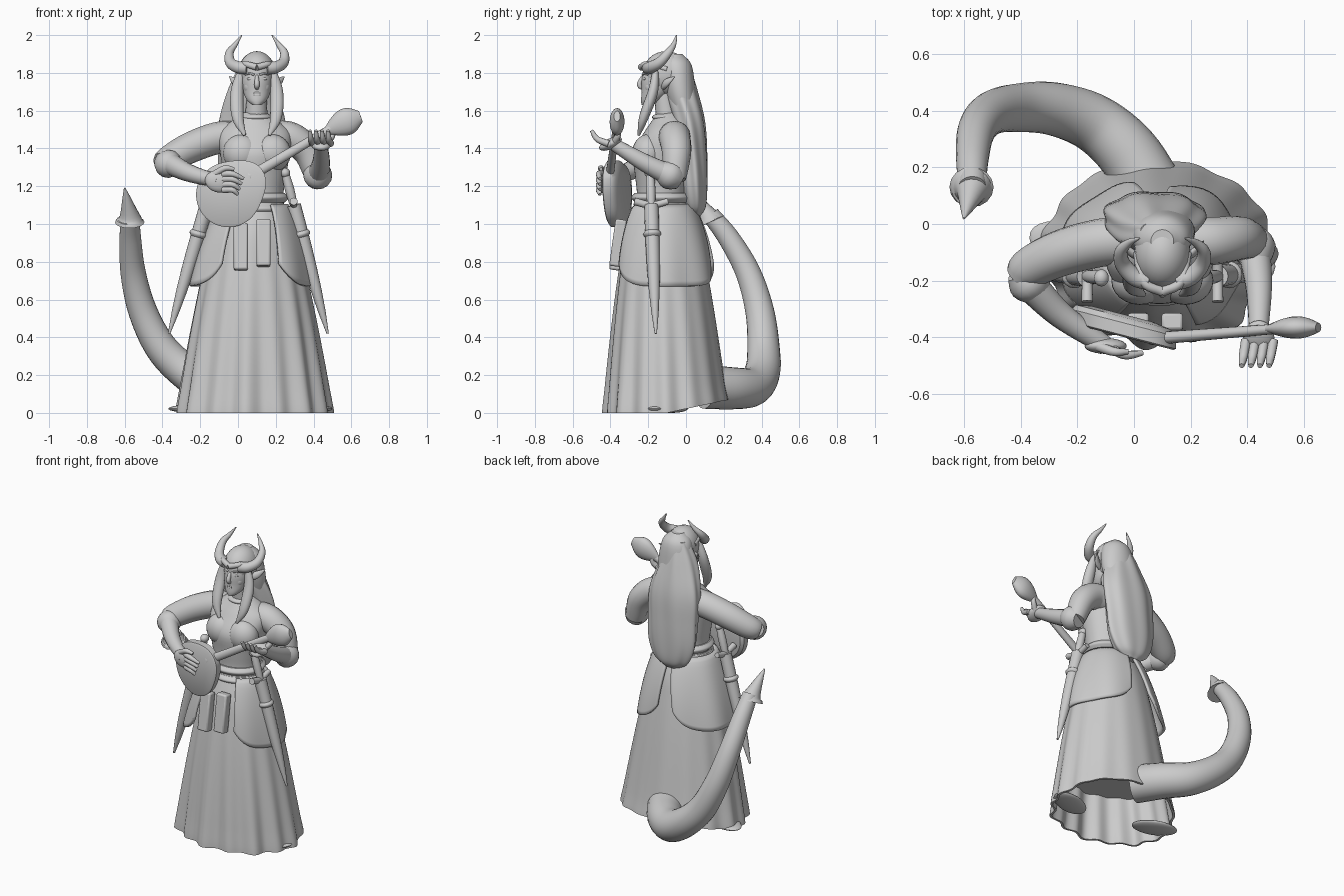
import bpy
import bmesh
from math import sin, cos, pi, radians
from mathutils import Vector, Matrix

if "Cube" in bpy.data.objects:
    bpy.data.objects.remove(bpy.data.objects["Cube"])

stone = bpy.data.materials.new("plain grey")
stone.use_nodes = True
grey = (.6, .6, .6, 1)
stone.diffuse_color = grey
stone.node_tree.nodes["Principled BSDF"].inputs["Base Color"].default_value = grey


def finish(name, bm):
    bmesh.ops.recalc_face_normals(bm, faces=bm.faces)
    mesh = bpy.data.meshes.new(name)
    bm.to_mesh(mesh)
    bm.free()
    mesh.materials.append(stone)
    mesh.shade_smooth()
    mesh.set_sharp_from_angle(angle=radians(40))
    obj = bpy.data.objects.new(name, mesh)
    bpy.context.collection.objects.link(obj)
    return obj


def skin(name, rings, closed=True):
    """Bridge rings of points; closed rings get end caps."""
    bm = bmesh.new()
    rows = [[bm.verts.new(point) for point in ring] for ring in rings]
    count = len(rows[0])
    for low, high in zip(rows, rows[1:]):
        for i in range(count if closed else count - 1):
            j = (i + 1) % count
            bm.faces.new((low[i], low[j], high[j], high[i]))
    if closed:
        bm.faces.new(rows[0])
        bm.faces.new(rows[-1])
    return finish(name, bm)


def spline(points, steps):
    """Smooth curve through points of any dimension."""
    p = [Vector(point) for point in points]
    p = [p[0] * 2 - p[1]] + p + [p[-1] * 2 - p[-2]]
    out = []
    for a, b, c, d in zip(p, p[1:], p[2:], p[3:]):
        for k in range(steps):
            t = k / steps
            out.append((b * 2 + (c - a) * t + (a * 2 - b * 5 + c * 4 - d) * t * t
                        + (b * 3 - a - c * 3 + d) * t * t * t) / 2)
    return out + [p[-2]]


def circle(sides):
    return [2 * pi * k / sides for k in range(sides)]


def tube(name, points, start, end, swell=0, ease=1, flat=1, ref=(0, 1, 0), sides=16):
    """Tapered tube along a curve; swell fattens its middle, flat thins it along ref."""
    path = spline(points, 6)
    last, side, rings = len(path) - 1, Vector(ref), []
    for i, centre in enumerate(path):
        t = i / last
        along = (path[min(i + 1, last)] - path[max(i - 1, 0)]).normalized()
        across = side.cross(along).normalized()
        side = along.cross(across)
        r = start + (end - start) * t ** ease + swell * sin(pi * t)
        rings.append([centre + across * r * cos(a) + side * r * flat * sin(a)
                      for a in circle(sides)])
    return skin(name, rings)


def loft(name, x, rows, fold=None, sides=64):
    """Stack of ellipses; rows are centre y, height, half width and half depth."""
    rings = []
    for y, z, wide, deep in spline(rows, 5):
        ring = []
        for a in circle(sides):
            scale, lift = fold(a, z) if fold else (1, 0)
            ring.append((x + wide * scale * cos(a), y + deep * scale * sin(a),
                         max(z, 0) + lift))
        rings.append(ring)
    return skin(name, rings)


def placed(place, size, turn, axis):
    return (Matrix.Translation(place) @ Matrix.Rotation(radians(turn), 4, axis)
            @ Matrix.Diagonal((*size, 1)))


def ball(name, place, size, turn=0, axis='Y'):
    bm = bmesh.new()
    bmesh.ops.create_uvsphere(bm, u_segments=24, v_segments=16, radius=1)
    bm.transform(placed(place, size, turn, axis))
    return finish(name, bm)


def slab(name, place, size, turn):
    bm = bmesh.new()
    bmesh.ops.create_cube(bm, size=1)
    bm.transform(placed(place, size, turn, 'X'))
    bevel = finish(name, bm).modifiers.new("soft_edges", 'BEVEL')
    bevel.width, bevel.segments = .01, 2


# Long pleated skirt, hollow below, smoother and slightly lifted at the back
waist = 1.1


def drop(z):
    return min(1, max(0, waist - z) / waist)


def skirt_row(z, inset=0):
    d = drop(z)
    return -.13 + .03 * d, z, .16 + .25 * d ** .7 - inset, .14 + .185 * d ** .6 - inset


def pleats(a, z):
    d = drop(z)
    wave = cos(15 * a) + .5 * cos(8 * a + 1)
    return 1 + .045 * d * (.6 - .4 * sin(a)) * wave, .07 * max(0, sin(a)) * d ** 8


loft("skirt", .085, [skirt_row(waist * (1 - k / 8)) for k in range(9)]
     + [skirt_row(.3 * k, inset=.015) for k in (0, .5, 1)], pleats, sides=160)

# Two rounded overskirt panels, open at the front and slit at the back
for name, front, back in (("left_overskirt", -60, 86), ("right_overskirt", 239, 94)):
    rings = []
    for i in range(17):
        t, ring = i / 16, []
        rear = back + (back - 90) * 2 * t
        for k in range(41):
            e = k / 40
            a = radians(front + (rear - front) * e)
            y, z, wide, deep = skirt_row(waist - t * (.43 - .12 * abs(2 * e - 1) ** 5))
            gap = .015 + .02 * sin(2 * t) + .008 * t * cos(7 * a)
            ring.append((.085 - .02 * t + (wide + gap) * cos(a), y + (deep + gap) * sin(a), z))
        rings.append(ring)
    cloth = skin(name, rings, closed=False).modifiers.new("cloth", 'SOLIDIFY')
    cloth.thickness, cloth.offset = .016, 0

# Bodice, neck, belts, collar and hanging belt tabs
loft("bodice", .09, [(-.13, 1.06, .16, .15), (-.13, 1.15, .15, .13), (-.13, 1.26, .165, .14),
                     (-.13, 1.38, .185, .15), (-.1, 1.48, .19, .125),
                     (-.085, 1.54, .13, .1), (-.09, 1.59, .06, .06)])
tube("neck", [(.095, -.09, 1.5), (.1, -.12, 1.7)], start=.065, end=.05)
for z in (1.08, 1.14):
    loft("belt", .09, [(-.13, z + .025 * k, .178 - .02 * abs(k), .16 - .02 * abs(k))
                       for k in (-1, 0, 1)])
ball("collar", (.095, -.1, 1.565), (.085, .08, .025))
for x, z in ((.015, .88), (.135, .9)):
    slab("belt_tab", (x, -.36, z), (.075, .06, .25), turn=-8)

# Head and face
loft("face", .1, [(-.205, 1.63, .024, .03), (-.185, 1.655, .052, .053), (-.16, 1.7, .072, .075),
                  (-.14, 1.78, .082, .092), (-.13, 1.88, .055, .06)])
tube("nose", [(.1, -.226, 1.785), (.1, -.246, 1.74), (.1, -.23, 1.717)],
     start=.008, end=.01, swell=.005)
for z in (1.683, 1.694):
    ball("lip", (.1, -.227, z), (.025, .01, .007))

# Paired parts, mirrored about the body's middle
for side, label in ((-1, "right_"), (1, "left_")):
    def pair(*points):
        return [(.1 + side * x, y, z) for x, y, z in points]

    ball(label + "eye", *pair((.036, -.217, 1.768)), (.017, .009, .008))
    tube(label + "brow", pair((.014, -.229, 1.79), (.04, -.222, 1.797), (.06, -.2, 1.79)),
         start=.006, end=.004)
    ball(label + "cheek", *pair((.035, -.185, 1.725)), (.034, .035, .04))
    tube(label + "ear", pair((.07, -.12, 1.73), (.11, -.1, 1.75), (.145, -.06, 1.78)),
         start=.022, end=.003, swell=.01, flat=.6)
    tube(label + "horn", pair((.05, -.2, 1.825), (.1, -.185, 1.83), (.14, -.14, 1.855),
                              (.145, -.095, 1.905), (.115, -.065, 1.95), (.08, -.05, 2)),
         start=.034, end=.003, swell=.007)
    tube(label + "headband", pair((0, -.238, 1.83), (.065, -.205, 1.845), (.09, -.1, 1.82)),
         start=.018, end=.014, ref=(0, 0, 1))
    tube(label + "front_lock", pair((.08, -.16, 1.82), (.105, -.175, 1.7), (.1, -.225, 1.56),
                                    (.065, -.25, 1.47)),
         start=.018, end=.008, swell=.022, flat=.8)
    ball(label + "bust", *pair((.08, -.2, 1.375)), (.1, .085, .1))
    ball(label + "foot", (.065 + side * .295, -.13 - side * .05, .022), (.08, .145, .022),
         turn=-side * 70, axis='Z')

# Long hair with soft strands
ball("hair_cap", (.1, -.105, 1.795), (.1, .125, .12))
loft("back_of_head", .1, [(-.06, 1.9, .04, .04), (-.05, 1.84, .095, .08),
                          (-.03, 1.7, .115, .08), (0, 1.55, .1, .06)])
loft("long_hair", .07, [(-.04, 1.86, .05, .05), (-.03, 1.72, .12, .085),
                        (.015, 1.54, .175, .085), (.035, 1.36, .175, .078),
                        (.045, 1.2, .165, .07), (.05, 1.09, .12, .055), (.05, 1.04, .05, .025)],
     lambda a, z: (1 + .04 * cos(7 * a + 4 * z), 0), sides=96)

# Sleeves, rolled cuffs and forearms
tube("right_sleeve", [(0, -.06, 1.46), (-.11, -.065, 1.455), (-.25, -.1, 1.405),
                      (-.36, -.15, 1.345), (-.4, -.19, 1.32)], start=.085, end=.06, ease=3)
tube("right_cuff", [(-.405, -.165, 1.335), (-.33, -.25, 1.3)], start=.05, end=.045, swell=.028)
tube("right_forearm", [(-.38, -.2, 1.33), (-.26, -.32, 1.27), (-.1, -.43, 1.225)],
     start=.06, end=.034)
tube("left_sleeve", [(.19, -.06, 1.46), (.28, -.06, 1.455), (.37, -.05, 1.38), (.42, -.06, 1.24)],
     start=.085, end=.06, ease=3)
tube("left_cuff", [(.41, -.03, 1.23), (.435, -.14, 1.29)], start=.05, end=.045, swell=.03)
tube("left_forearm", [(.42, -.07, 1.25), (.44, -.22, 1.325), (.44, -.38, 1.42)],
     start=.06, end=.034)

# Hands: strumming right hand, left hand under the instrument neck
ball("right_palm", (-.1, -.43, 1.225), (.075, .028, .058), turn=12)
ball("left_palm", (.44, -.4, 1.425), (.055, .065, .028), turn=25, axis='X')
finger = dict(start=.018, end=.009, ease=2, sides=10)
for k in range(4):
    z = 1.265 - .028 * k
    tube("right_finger", [(-.08, -.44, z), (-.03, -.462, z), (.03 - .01 * k, -.455, z - .025)],
         **finger)
    x = .395 + .032 * k
    tube("left_finger", [(x, -.41, 1.425), (x - .01, -.47, 1.45), (x - .015, -.5, 1.495)],
         **finger)
tube("right_thumb", [(-.13, -.43, 1.26), (-.07, -.45, 1.295), (-.02, -.45, 1.29)], **finger)
tube("left_thumb", [(.47, -.38, 1.43), (.5, -.36, 1.47), (.5, -.36, 1.51)], **finger)

# Stringed instrument: thin teardrop body, neck and headstock
rings, lean = [], radians(38)
for depth, scale in ((0, .95), (.006, 1), (.05, 1), (.07, .9), (.08, .6)):
    ring = []
    for a in circle(48):
        r = scale * (.172 + .05 * max(0, cos(a)) ** 5)
        x = r * cos(a + lean)
        ring.append((x - .05, -.395 - .26 * x + depth, 1.155 + r * sin(a + lean)))
    rings.append(ring)
skin("instrument_body", rings)
tube("instrument_neck", [(.06, -.405, 1.25), (.5, -.37, 1.51)], start=.028, end=.022, flat=.8)
tube("headstock", [(.47, -.37, 1.495), (.57, -.365, 1.54), (.65, -.365, 1.57)],
     start=.02, end=.03, swell=.047, flat=.55)

# A sheathed dagger on each hip
for label, top, tip in (("left_", (.25, -.19, 1.27), (.475, -.16, .42)),
                        ("right_", (-.115, -.19, 1.27), (-.365, -.16, .42))):
    top, tip = Vector(top), Vector(tip)
    guard = top.lerp(tip, .2)
    ball(label + "pommel", top, (.026, .03, .026))
    tube(label + "grip", [top, guard], start=.02, end=.02, swell=.005)
    tube(label + "guard", [guard + Vector((0, d * .09, abs(d) * .02)) for d in (-1, 0, 1)],
         start=.02, end=.017, ref=(0, 0, 1))
    tube(label + "scabbard", [guard, tip], start=.038, end=.006, ease=3)
    tube(label + "scabbard_ring", [top.lerp(tip, .36), top.lerp(tip, .4)],
         start=.036, end=.036, swell=.012)

# Heavy curling tail with a pointed tip
tube("tail", [(.07, .1, .14), (-.02, .25, .13), (-.14, .355, .14), (-.28, .405, .22),
              (-.41, .41, .35), (-.505, .39, .54), (-.555, .33, .74), (-.57, .23, .92),
              (-.57, .13, 1.05)],
     start=.118, end=.048, ease=1.1, ref=(0, 0, 1), sides=24)
tube("tail_tip", [(-.573, .13, 1.01), (-.575, .11, 1.05), (-.6, .02, 1.19)],
     start=.078, end=.004, swell=.01, ref=(1, 0, 0))
